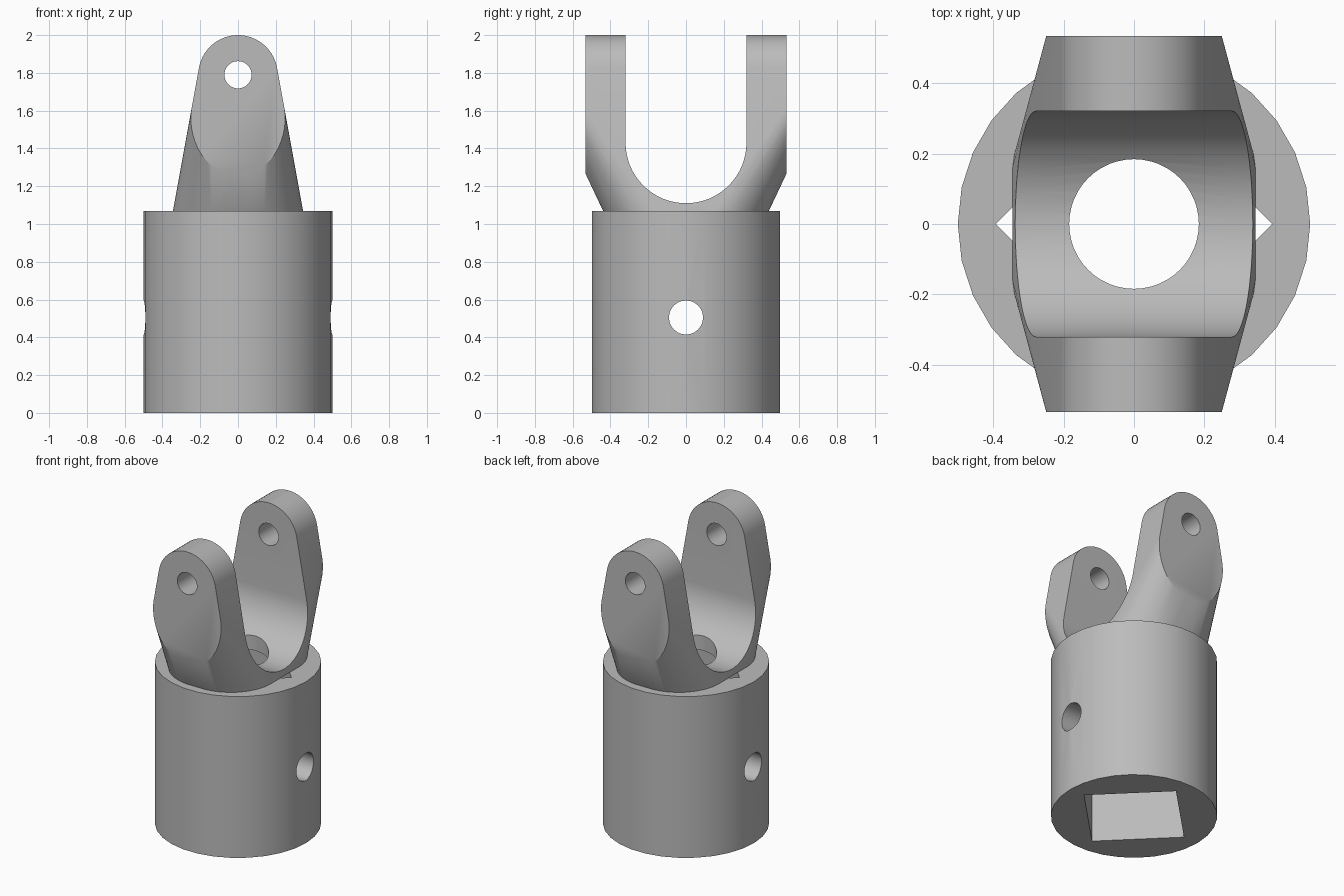
import bpy, bmesh, math
from mathutils import Matrix, Vector

cube = bpy.data.objects.get("Cube")
if cube:
    bpy.data.objects.remove(cube, do_unlink=True)

steel = bpy.data.materials.new("plain_grey_steel")
steel.use_nodes = True
GREY = (0.5, 0.5, 0.5, 1)
steel.diffuse_color = GREY
steel.node_tree.nodes["Principled BSDF"].inputs["Base Color"].default_value = GREY

BODY_TOP = 1.07
PIVOT_Z = 1.79


def add_object(name, bm):
    bmesh.ops.recalc_face_normals(bm, faces=bm.faces[:])
    mesh = bpy.data.meshes.new(name)
    bm.to_mesh(mesh)
    bm.free()
    mesh.materials.append(steel)
    obj = bpy.data.objects.new(name, mesh)
    bpy.context.collection.objects.link(obj)
    return obj


def prism(name, radius, length, centre, axis="Z", sides=48, turn=0):
    """Closed cylinder or prism along one axis."""
    bm = bmesh.new()
    bmesh.ops.create_cone(bm, cap_ends=True, segments=sides, radius1=radius,
                          radius2=radius, depth=length)
    rot = Matrix.Rotation(turn, 4, "Z")
    if axis == "X":
        rot = Matrix.Rotation(math.pi / 2, 4, "Y") @ rot
    elif axis == "Y":
        rot = Matrix.Rotation(math.pi / 2, 4, "X") @ rot
    bmesh.ops.transform(bm, matrix=Matrix.Translation(centre) @ rot, verts=bm.verts)
    return add_object(name, bm)


def block(name, size, centre):
    bm = bmesh.new()
    bmesh.ops.create_cube(bm, size=1)
    bmesh.ops.scale(bm, vec=size, verts=bm.verts)
    bmesh.ops.translate(bm, vec=centre, verts=bm.verts)
    return add_object(name, bm)


def cut(target, cutter):
    cutter.hide_render = True
    mod = target.modifiers.new("cut", "BOOLEAN")
    mod.operation = "DIFFERENCE"
    mod.solver = "EXACT"
    mod.object = cutter
    bpy.context.view_layer.objects.active = target
    bpy.ops.object.modifier_apply(modifier=mod.name)
    bpy.data.objects.remove(cutter, do_unlink=True)


def smooth(obj):
    bpy.ops.object.select_all(action="DESELECT")
    obj.select_set(True)
    bpy.context.view_layer.objects.active = obj
    bpy.ops.object.shade_smooth_by_angle(angle=math.radians(30))


# Socket body with a square bore and a cross pin hole
body = prism("socket_body", 0.5, BODY_TOP, (0, 0, BODY_TOP / 2), sides=30,
             turn=math.pi / 2)
# the polygon has corners on the x axis
cut(body, prism("square_bore", 0.392, 2, (0, 0, 0.5), sides=4))
cut(body, prism("pin_hole", 0.09, 2, (0, 0, 0.505), axis="X"))
smooth(body)

# Yoke: hull between a rounded foot and a wide pivot barrel
bm = bmesh.new()
STEPS = 48
for i in range(STEPS):
    a = 2 * math.pi * (i + 0.5) / STEPS
    c, s = math.cos(a), math.sin(a)
    foot = Vector((0.3 * c + math.copysign(0.045, c),
                   0.3 * s + math.copysign(0.14, s), BODY_TOP))
    bm.verts.new(foot)
    for side in (-1, 1):
        bm.verts.new((0.21 * s, side * 0.68, PIVOT_Z + 0.21 * c))
hull = bmesh.ops.convex_hull(bm, input=bm.verts[:])
bmesh.ops.delete(bm, geom=[v for v in bm.verts if not v.link_faces], context="VERTS")
bmesh.ops.dissolve_limit(bm, angle_limit=0.002, verts=bm.verts[:], edges=bm.edges[:])
yoke = add_object("yoke", bm)

# Flat outer cheeks
for side in (-1, 1):
    cut(yoke, block("cheek_trim", (2, 1, 3), (0, side * 1.033, 1.5)))

# Rounded slot between the two arms
bm = bmesh.new()
profile = [(-0.32, 2.5)]
for i in range(33):
    a = math.pi + math.pi * i / 32
    profile.append((0.32 * math.cos(a), 1.43 + 0.32 * math.sin(a)))
profile.append((0.32, 2.5))
face = bm.faces.new([bm.verts.new((-1, y, z)) for y, z in profile])
ext = bmesh.ops.extrude_face_region(bm, geom=[face])
bmesh.ops.translate(bm, vec=(2, 0, 0),
                    verts=[g for g in ext["geom"] if isinstance(g, bmesh.types.BMVert)])
cut(yoke, add_object("arm_slot", bm))

# Pivot holes and centre hole
cut(yoke, prism("pivot_hole", 0.072, 3, (0, 0, PIVOT_Z), axis="Y"))
cut(yoke, prism("centre_hole", 0.184, 1, (0, 0, 1.2)))
smooth(yoke)
